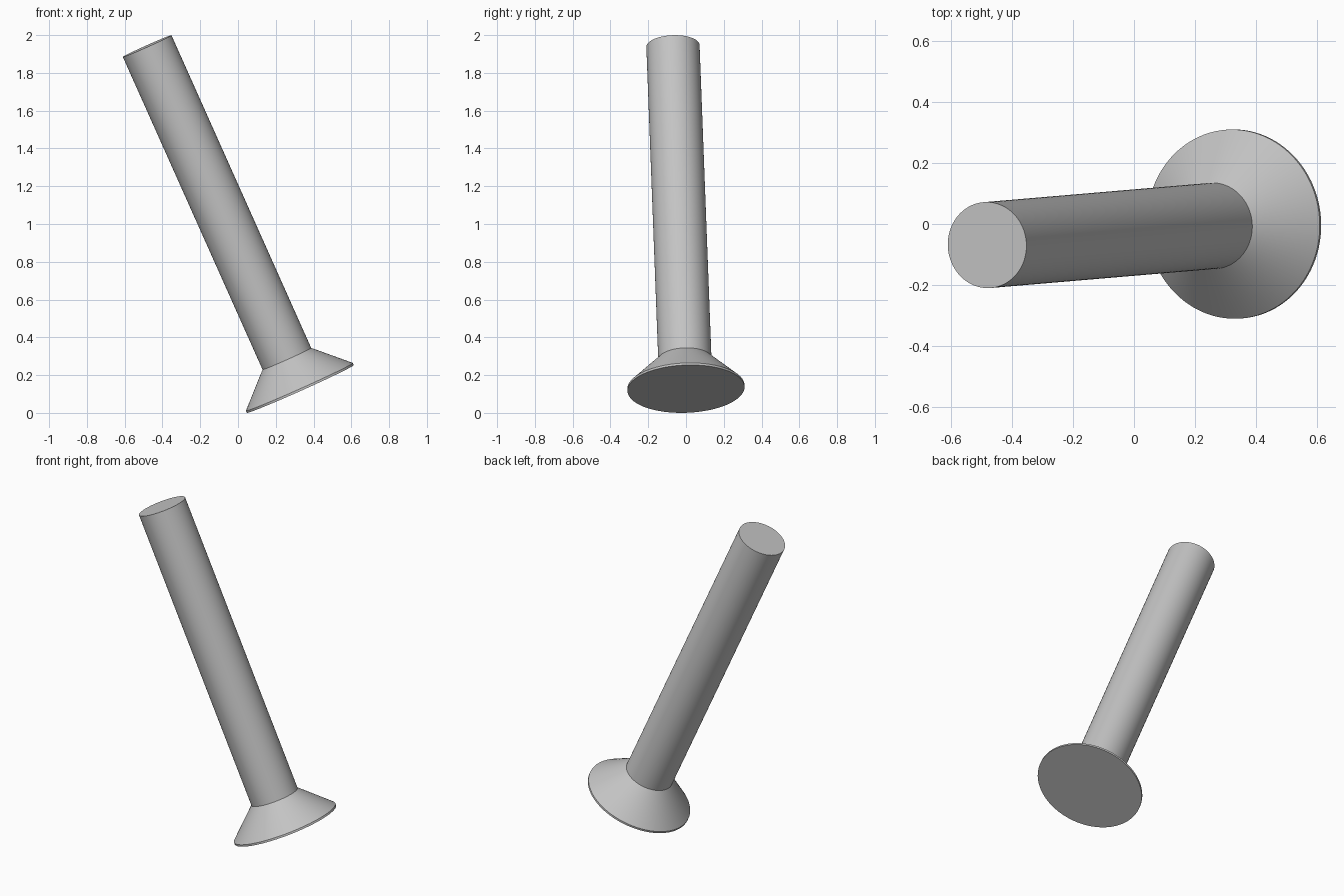
import bpy
import bmesh
import math
from mathutils import Vector

default = bpy.data.objects.get("Cube")
if default:
    bpy.data.objects.remove(default, do_unlink=True)

steel = bpy.data.materials.new("grey steel")
steel.use_nodes = True
grey = (0.55, 0.55, 0.55, 1)
steel.diffuse_color = grey
steel.node_tree.nodes["Principled BSDF"].inputs["Base Color"].default_value = grey

# The bolt leans along the line from its head face to its shank end
head_centre = Vector((0.33, 0.0, 0.127))
shank_end = Vector((-0.481, -0.069, 1.942))
axis = shank_end - head_centre
length = axis.length

# Radius and height profile: head face, thin rim, countersunk cone, shank
profile = [(0.31, 0), (0.31, 0.012), (0.141, 0.175), (0.141, length)]
SIDES = 96

bm = bmesh.new()
rings = []
for radius, height in profile:
    angles = [math.tau * i / SIDES for i in range(SIDES)]
    rings.append([bm.verts.new((radius * math.cos(a), radius * math.sin(a), height))
                  for a in angles])
for low, high in zip(rings, rings[1:]):
    for i in range(SIDES):
        j = (i + 1) % SIDES
        bm.faces.new((low[i], low[j], high[j], high[i]))
bm.faces.new(rings[0][::-1])
bm.faces.new(rings[-1])

mesh = bpy.data.meshes.new("countersunk_bolt")
bm.to_mesh(mesh)
bm.free()
mesh.materials.append(steel)

bolt = bpy.data.objects.new("countersunk_bolt", mesh)
bpy.context.collection.objects.link(bolt)
bolt.location = head_centre
bolt.rotation_euler = axis.to_track_quat("Z", "Y").to_euler()

# Smooth sides with crisp edges
bpy.ops.object.select_all(action="DESELECT")
bolt.select_set(True)
bpy.context.view_layer.objects.active = bolt
bpy.ops.object.shade_smooth_by_angle(angle=math.radians(30))
